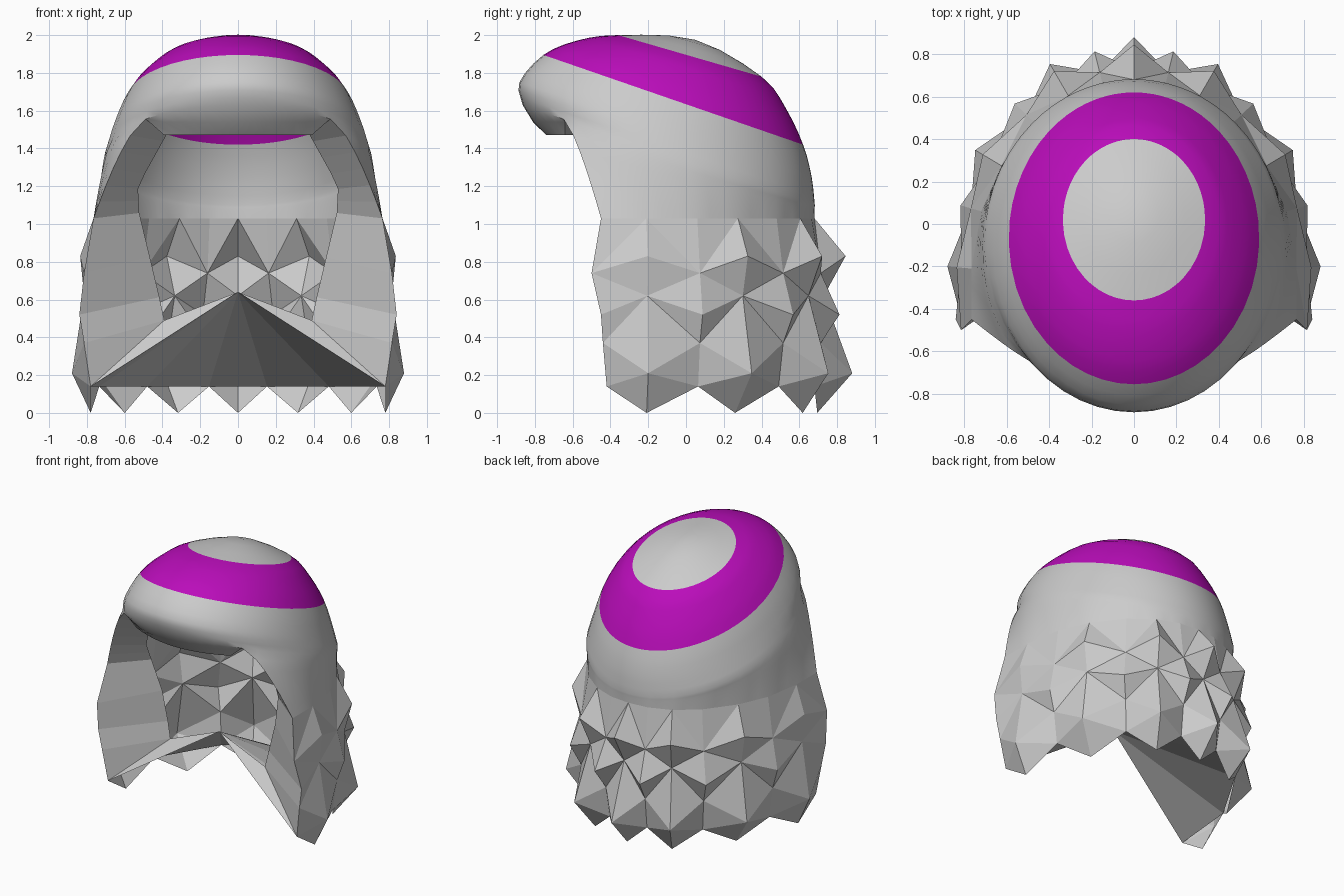
import bpy, bmesh
from math import sin, cos, radians, copysign
from mathutils import Vector as V

if "Cube" in bpy.data.objects:
    bpy.data.objects.remove(bpy.data.objects["Cube"])


def lerp(a, b, t):
    return a + (b - a) * t


def sample(table, t):
    """Piecewise-linear lookup in a list of vectors or numbers."""
    k = min(int(t), len(table) - 2)
    return lerp(table[k], table[k + 1], t - k)


def make(name, faces, smooth=True, color=None):
    """Mesh object from a list of point loops, welded together."""
    bm = bmesh.new()
    for f in faces:
        bm.faces.new([bm.verts.new(p) for p in f])
    bmesh.ops.remove_doubles(bm, verts=bm.verts, dist=0.002)
    bmesh.ops.dissolve_degenerate(bm, dist=0.002, edges=bm.edges)
    bmesh.ops.recalc_face_normals(bm, faces=bm.faces)
    me = bpy.data.meshes.new(name)
    bm.to_mesh(me)
    bm.free()
    ob = bpy.data.objects.new(name, me)
    bpy.context.collection.objects.link(ob)
    if color:
        mat = bpy.data.materials.new(name)
        mat.diffuse_color = color
        mat.use_nodes = True
        mat.node_tree.nodes["Principled BSDF"].inputs["Base Color"].default_value = mat.diffuse_color
        me.materials.append(mat)
    if smooth:
        bpy.ops.object.select_all(action='DESELECT')
        ob.select_set(True)
        bpy.context.view_layer.objects.active = ob
        bpy.ops.object.shade_smooth_by_angle(angle=radians(40))
    return ob


def grid(rows):
    return [[a[i], a[i + 1], b[i + 1], b[i]]
            for a, b in zip(rows, rows[1:]) for i in range(len(a) - 1)]


def mirrored(faces):
    return faces + [[V((-p.x, p.y, p.z)) for p in f] for f in faces]


def ring_point(row, deg):
    """Tilted ellipse; 0 degrees is the front, 180 the back."""
    yf, zf, yb, zb, w = row
    t = (1 - cos(radians(deg))) / 2
    return V((w * sin(radians(deg)), lerp(yf, yb, t), lerp(zf, zb, t)))


# Dome cross-sections: front y, front z, back y, back z, half width
DOME = [(.05, 1.975, .05, 1.975, 0), (-.36, 2.0, .40, 1.78, .335),
        (-.58, 1.97, .53, 1.61, .48), (-.755, 1.895, .62, 1.42, .59),
        (-.882, 1.75, .665, 1.25, .662), (-.865, 1.63, .682, 1.10, .705)]

# Hair columns from back centre to front edge: dome angle, then wall position
DEG = [180, 167, 153, 137, 117, 97, 70, 44]
WALL = [V(p) for p in ((0, .68, 0), (.15, .665, 0), (.31, .605, 0), (.47, .48, 0),
                       (.625, .275, 0), (.72, .06, 0), (.765, -.21, 0), (.765, -.45, 0))]
C = len(DEG) - 1
N = 3 * C
FC = DEG[-1]
side = [sample(DEG, i / 3) for i in range(N + 1)]
front = [FC * i / 6 for i in range(-6, 7)]
angles = [-a for a in side] + front[1:-1] + side[::-1]


def dense_rows(a, b, n=3):
    """Catmull-Rom rows between section a and section b."""
    r1 = DOME[1]
    first = (r1[2], r1[3], r1[0], r1[1], -r1[4])
    last = tuple(2 * p - q for p, q in zip(DOME[-1], DOME[-2]))
    k = [first] + DOME + [last]
    out = []
    for s in range(a, b):
        for j in range(n):
            t = j / n
            out.append(tuple(
                .5 * (2 * p1 + (p2 - p0) * t + (2 * p0 - 5 * p1 + 4 * p2 - p3) * t * t
                      + (3 * p1 - p0 - 3 * p2 + p3) * t ** 3)
                for p0, p1, p2, p3 in zip(*k[s:s + 4])))
    return out + [DOME[b]]


def dome_faces(a, b):
    return grid([[ring_point(r, d) for d in angles] for r in dense_rows(a, b)])


# Crown and coloured band
make("crown", dome_faces(0, 1))
make("coloured_band", dome_faces(1, 3), color=(.5, .004, .5, 1))


def wall(c, z, out=0, yf=None):
    """Point on the lower hair wall, pushed outwards by out."""
    a = abs(c)
    p = sample(WALL, a).copy()
    k = int(round(a))
    tangent = WALL[min(k + 1, C)] - WALL[k - 1] if k else V((1, 0, 0))
    p += V((-tangent.y, tangent.x, 0)).normalized() * out
    p.z = z
    if a == C and yf is not None:
        p.y = yf
    p.x = copysign(p.x, c)
    return p


# Fringe, curling under at the front
def fringe_row(w, y, dy, z):
    return [V((w * s / 6, y + dy * (s / 6) ** 2, z)) for s in range(-6, 7)]


fringe = [[ring_point(DOME[-1], d) for d in front],
          fringe_row(.47, -.81, .17, 1.54), fringe_row(.39, -.74, .1, 1.47),
          fringe_row(.38, -.61, 0, 1.47), fringe_row(.38, -.47, .02, 1.47)]

# Smooth upper sides and back, from the dome down to the curls
cols = range(-N, N + 1)
top = [ring_point(DOME[-1], copysign(side[abs(i)], i)) for i in cols]
low = [wall(i / 3, 1.03) for i in cols]
upper = []
for j in range(7):
    t = j / 6
    upper.append([V((lerp(p.x, q.x, t ** .68), lerp(p.y, q.y, t ** .75), lerp(p.z, q.z, t)))
                  for p, q in zip(top, low)])
make("upper_hair", dome_faces(3, 5) + grid(fringe) + grid(upper))

# Curls: staggered pyramids; spike z, valley z, spike parity, back and side depth, front y
ROWS = [(.83, .74, 0, .165, .055, -.50), (.52, .62, 1, .165, .075, -.45),
        (.21, .37, 0, .20, .10, -.44)]
cc = range(-C, C + 1)
lattice = [[wall(c, 1.03) for c in cc]]
for zs, zv, par, back, flank, yf in ROWS:
    lattice.append([wall(c, zs, lerp(back, flank, abs(c) / C), yf) if abs(c) % 2 == par
                    else wall(c, zv, .05, yf) for c in cc])
rim = [wall(c, .14 if c % 2 else 0, -.03 if abs(c) == 4 else .015, -.42) for c in cc]
lattice.append(rim)
curls = []
for r in range(4):
    for i in range(2 * C):
        a, b = lattice[r][i], lattice[r][i + 1]
        d, c = lattice[r + 1][i], lattice[r + 1][i + 1]
        # creases run between neighbouring valleys
        if ((abs(cc[i]) + r) % 2 == 1) == (r < 3):
            curls += [[a, b, d], [b, c, d]]
        else:
            curls += [[a, b, c], [a, c, d]]
make("curls", curls, smooth=False)

# Inner lip of the face opening, top to bottom
LIP = [V(p) for p in ((.38, -.45, 1.47), (.53, -.33, 1.2), (.52, -.25, 1.0),
                      (.45, -.22, .77), (.39, -.24, .49))]

# Faces turning inward beside the face opening
edge = [r[-1] for r in upper] + [r[-1] for r in lattice[1:]]
inner = [sample(LIP, 4 * max(0, min(1, (1.5 - p.z) / 1.1))) for p in edge]
returns = grid([edge, inner])
returns.append([r[-1] for r in fringe])
make("face_opening_sides", mirrored(returns), smooth=False)

# Underside fan closing the neck
apex = V((0, -.22, .64))
valleys = [rim[C + c] for c in range(1, C + 1, 2)]
loop = [V((0, valleys[0].y, .14))] + valleys + [inner[-1]]
make("neck_underside", mirrored([[apex, p, q] for p, q in zip(loop, loop[1:])]), smooth=False)
